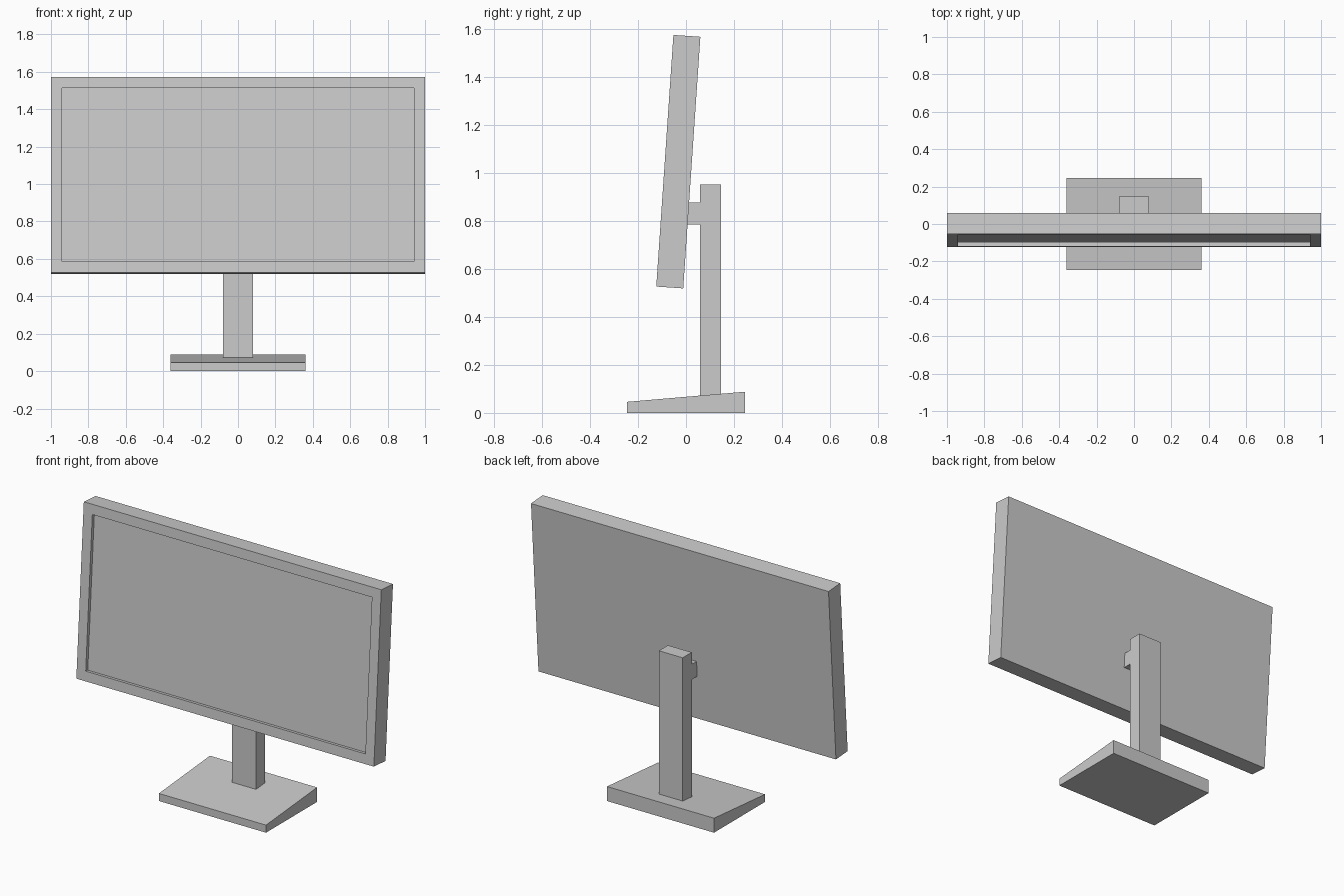
import bpy, bmesh
from math import radians
from mathutils import Matrix

if "Cube" in bpy.data.objects:
    bpy.data.objects.remove(bpy.data.objects["Cube"])


def add_object(name, bm):
    bmesh.ops.recalc_face_normals(bm, faces=bm.faces)
    mesh = bpy.data.meshes.new(name)
    bm.to_mesh(mesh)
    bm.free()
    obj = bpy.data.objects.new(name, mesh)
    bpy.context.collection.objects.link(obj)
    return obj


def side_prism(name, profile, half_width):
    """Extrude a (y, z) profile symmetrically along x."""
    bm = bmesh.new()
    face = bm.faces.new([bm.verts.new((-half_width, y, z)) for y, z in profile])
    ext = bmesh.ops.extrude_face_region(bm, geom=[face], use_keep_orig=True)
    verts = [v for v in ext["geom"] if isinstance(v, bmesh.types.BMVert)]
    bmesh.ops.translate(bm, verts=verts, vec=(2 * half_width, 0, 0))
    return add_object(name, bm)


def rect(y0, y1, z0, z1):
    return [(y0, z0), (y1, z0), (y1, z1), (y0, z1)]


# Wedge foot, upright column and the short bracket behind the panel
side_prism("base", [(-0.245, 0), (0.245, 0), (0.245, 0.088), (-0.245, 0.046)], 0.36)
side_prism("column", rect(0.059, 0.146, 0.06, 0.95), 0.08)
side_prism("mount", rect(-0.01, 0.059, 0.784, 0.877), 0.08)

# Display panel: box with a recessed screen on the front, leaning back
bm = bmesh.new()
bmesh.ops.create_cube(bm, size=1, matrix=Matrix.Diagonal((2, 0.1125, 1.05, 1)))
bm.normal_update()
front = min(bm.faces, key=lambda f: f.calc_center_median().y)
bmesh.ops.inset_region(bm, faces=[front], thickness=0.06, use_even_offset=True)
bm.normal_update()
bmesh.ops.inset_region(bm, faces=[front], thickness=0, depth=-0.02)
panel = add_object("display_panel", bm)
panel.location = (0, -0.032, 1.046)
panel.rotation_euler.x = radians(-3.9)
